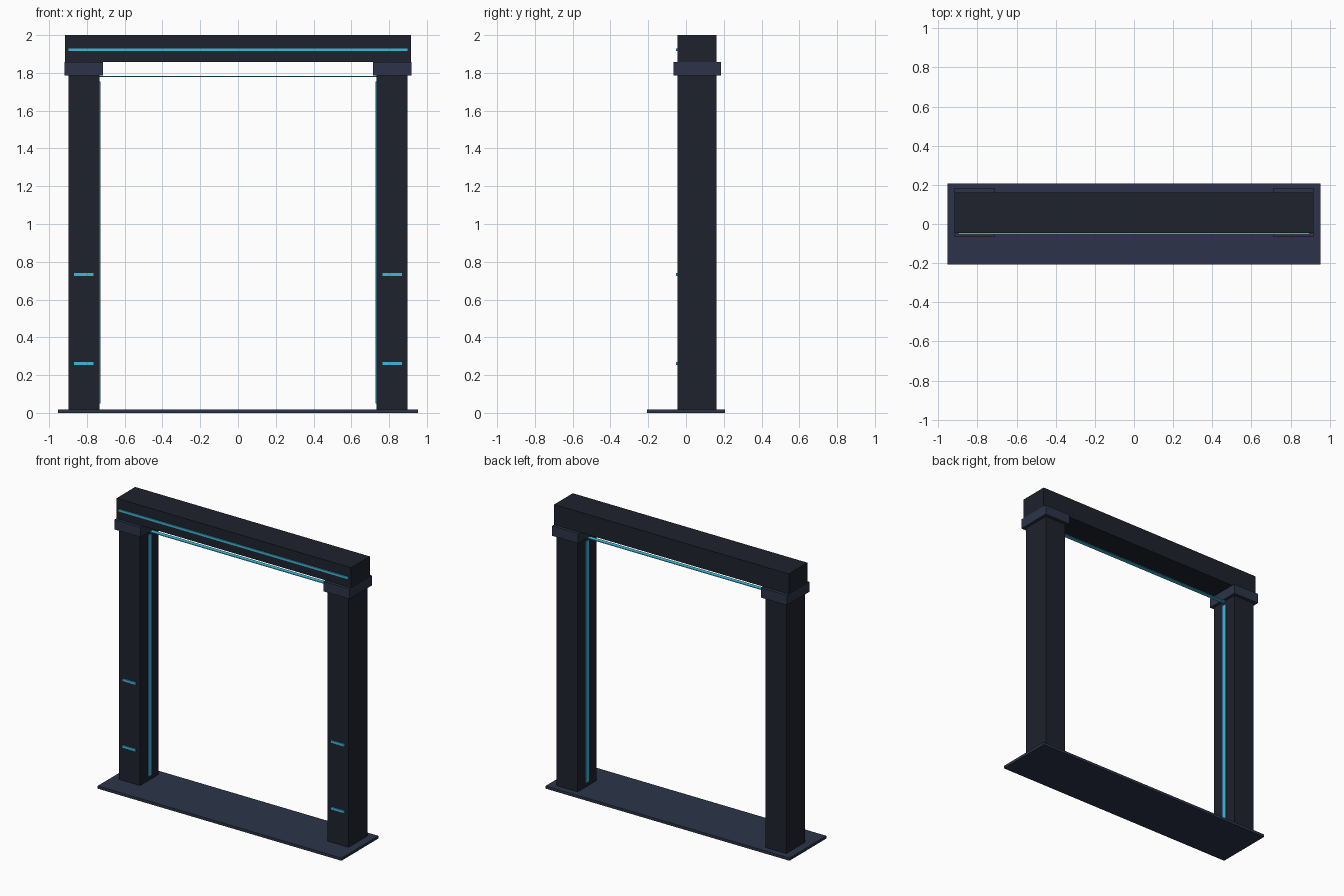
import bpy

if "Cube" in bpy.data.objects:
    bpy.data.objects.remove(bpy.data.objects["Cube"])


def material(name, rgb):
    m = bpy.data.materials.new(name)
    m.diffuse_color = (*rgb, 1)
    m.use_nodes = True
    m.node_tree.nodes["Principled BSDF"].inputs["Base Color"].default_value = m.diffuse_color
    return m


DARK = material("dark_metal", (0.013, 0.016, 0.026))
SLATE = material("slate_metal", (0.025, 0.034, 0.065))
GLOW = material("cyan_light", (0.045, 0.50, 0.72))


def box(name, x, y, z, mat):
    """Box spanning the given (min, max) ranges."""
    c = [(a + b) / 2 for a, b in (x, y, z)]
    bpy.ops.mesh.primitive_cube_add(size=1, location=c)
    ob = bpy.context.object
    ob.name = name
    ob.scale = [b - a for a, b in (x, y, z)]
    bpy.ops.object.transform_apply(location=True, rotation=False, scale=True)
    ob.data.materials.append(mat)
    return ob


def pair(name, x, y, z, mat):
    """Left and right copies, x measured outward from the middle."""
    box("right_" + name, x, y, z, mat)
    box("left_" + name, (-x[1], -x[0]), y, z, mat)


FRAME_Y = (-0.046, 0.162)     # depth of posts and lintel
FRONT_Y = (-0.053, -0.044)    # front light strips
INNER_Y = (0.043, 0.073)      # light strips inside the opening

# Floor plate
box("base_plate", (-0.953, 0.953), (-0.206, 0.206), (0, 0.019), SLATE)

# Posts, collars and lintel
pair("post", (0.733, 0.897), FRAME_Y, (0.019, 1.80), DARK)
pair("collar", (0.714, 0.918), (-0.067, 0.184), (1.787, 1.857), SLATE)
box("lintel", (-0.917, 0.917), FRAME_Y, (1.857, 2.0), DARK)

# Front light strips
box("lintel_front_light", (-0.897, 0.897), FRONT_Y, (1.915, 1.930), GLOW)
for label, z in (("lower", 0.262), ("upper", 0.733)):
    pair(label + "_post_light", (0.765, 0.867), FRONT_Y, (z - 0.008, z + 0.008), GLOW)

# Light strips lining the opening; the top one hangs just below the lintel
pair("inner_light", (0.729, 0.735), INNER_Y, (0.05, 1.755), GLOW)
box("top_inner_light", (-0.733, 0.733), INNER_Y, (1.778, 1.783), GLOW)
